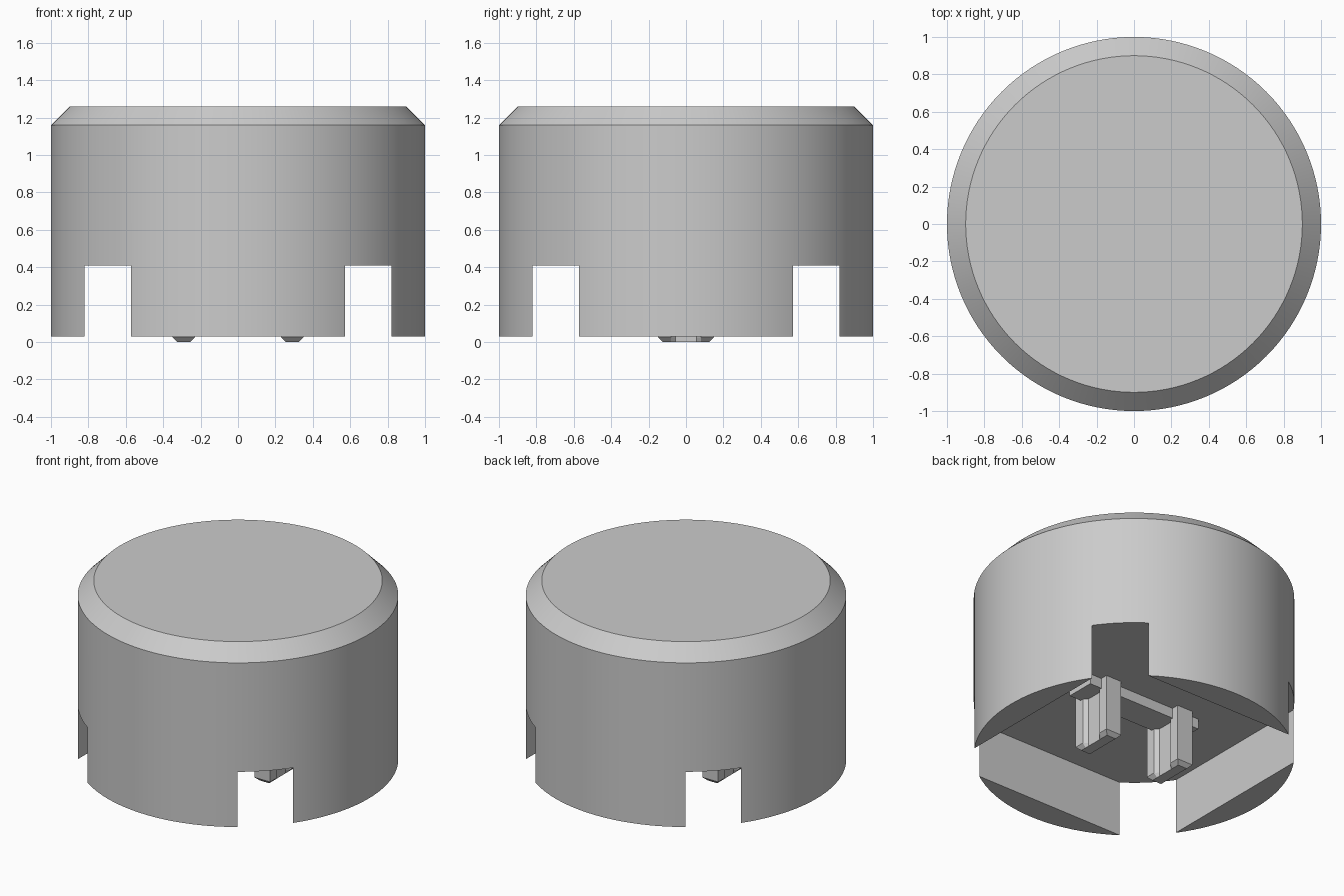
import bpy
import bmesh
import math

cube = bpy.data.objects.get("Cube")
if cube:
    bpy.data.objects.remove(cube, do_unlink=True)

RIM_Z, CHAMFER_Z, TOP_Z = 0.03, 1.16, 1.26
CEILING_Z = 0.41
CAVITY = 0.82
SEGMENTS = 128

grey = bpy.data.materials.new("light_grey")
grey.use_nodes = True
colour = (0.6, 0.6, 0.6, 1)
grey.diffuse_color = colour
grey.node_tree.nodes["Principled BSDF"].inputs["Base Color"].default_value = colour


def loft(name, rings):
    """Closed solid through a stack of equal-length rings of points."""
    bm = bmesh.new()
    loops = [[bm.verts.new(p) for p in ring] for ring in rings]
    n = len(loops[0])
    for low, high in zip(loops, loops[1:]):
        for i in range(n):
            j = (i + 1) % n
            bm.faces.new((low[i], low[j], high[j], high[i]))
    bm.faces.new(loops[0][::-1])
    bm.faces.new(loops[-1])
    bmesh.ops.recalc_face_normals(bm, faces=bm.faces)
    mesh = bpy.data.meshes.new(name)
    bm.to_mesh(mesh)
    bm.free()
    mesh.materials.append(grey)
    obj = bpy.data.objects.new(name, mesh)
    bpy.context.collection.objects.link(obj)
    return obj


def circle(radius, z):
    step = 2 * math.pi / SEGMENTS
    return [(radius * math.cos(i * step), radius * math.sin(i * step), z)
            for i in range(SEGMENTS)]


def box(name, hx, hy, z0, z1):
    corners = [(-hx, -hy), (hx, -hy), (hx, hy), (-hx, hy)]
    return loft(name, [[(x, y, z) for x, y in corners] for z in (z0, z1)])


# Round cap with chamfered top
cap = loft("round_cap", [circle(1, RIM_Z), circle(1, CHAMFER_Z), circle(0.9, TOP_Z)])

# Square cavity whose corners break through the round wall
cutter = box("cavity_cutter", CAVITY, CAVITY, -0.3, CEILING_Z)
cutter.hide_render = True
cut = cap.modifiers.new("cavity", "BOOLEAN")
cut.operation = "DIFFERENCE"
cut.solver = "EXACT"
cut.object = cutter
bpy.ops.object.select_all(action="DESELECT")
bpy.context.view_layer.objects.active = cap
cap.select_set(True)
bpy.ops.object.modifier_apply(modifier=cut.name)
bpy.data.objects.remove(cutter, do_unlink=True)
bpy.ops.object.shade_smooth_by_angle(angle=math.radians(30))

# Crossbar under the cavity ceiling
box("stem_crossbar", 0.44, 0.1, CEILING_Z - 0.07, CEILING_Z + 0.01)

# Pair of grooved stems with chamfered tips
quarter = [(0.035, 0.055), (0.06, 0.08), (0.06, 0.15)]
profile = (quarter + [(-x, y) for x, y in quarter[::-1]]
           + [(-x, -y) for x, y in quarter] + [(x, -y) for x, y in quarter[::-1]])


def clamp(value, limit):
    return max(-limit, min(limit, value))


for side, cx in (("left", 0.29), ("right", -0.29)):
    tip = [(cx + clamp(x, 0.035), clamp(y, 0.125), 0) for x, y in profile]
    body = [[(cx + x, y, z) for x, y in profile] for z in (0.025, CEILING_Z + 0.01)]
    loft(side + "_stem", [tip] + body)
